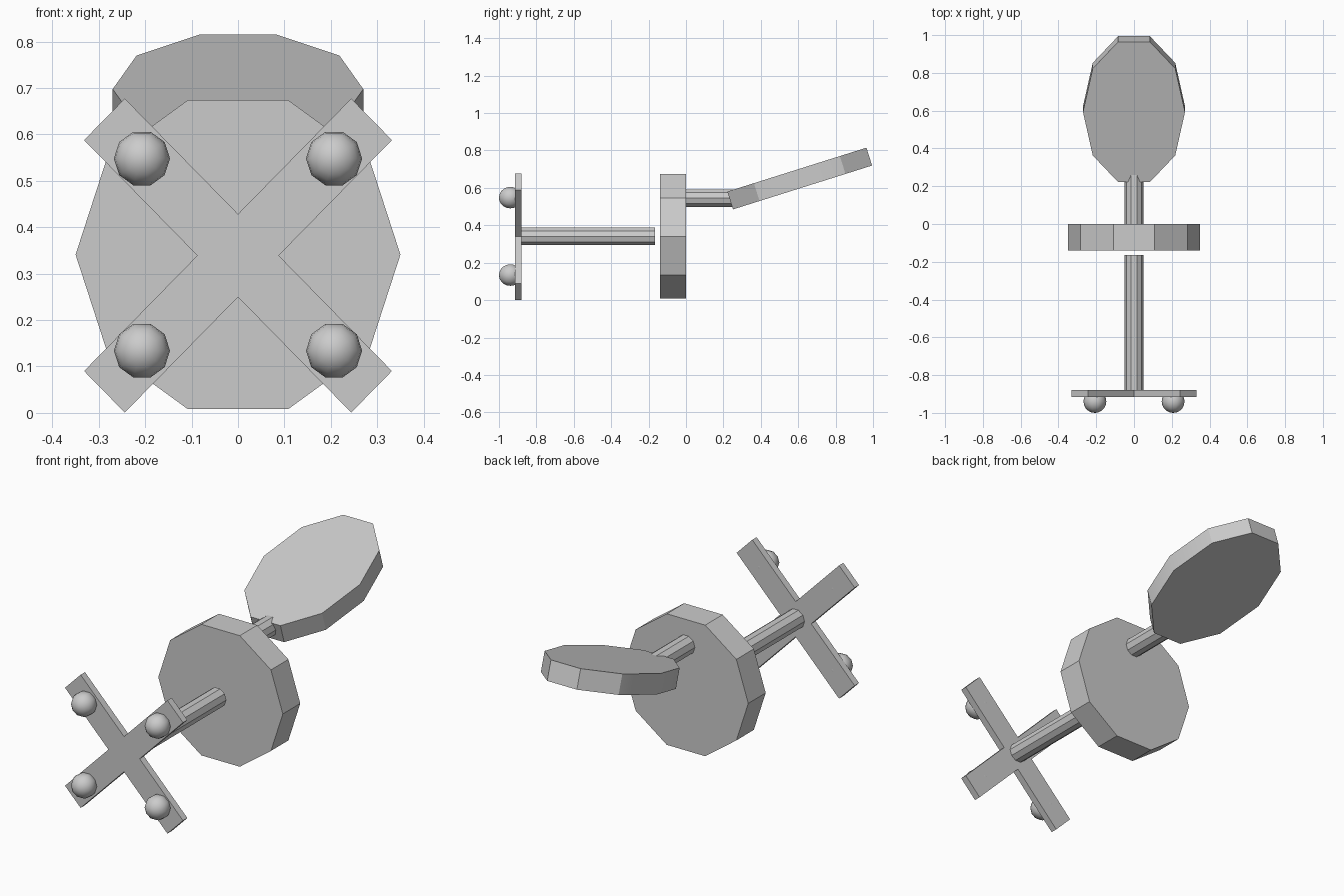
import bpy
import math
from mathutils import Matrix

if "Cube" in bpy.data.objects:
    bpy.data.objects.remove(bpy.data.objects["Cube"])

grey = bpy.data.materials.new("grey")
grey.diffuse_color = (0.6, 0.6, 0.6, 1)
grey.use_nodes = True
grey.node_tree.nodes["Principled BSDF"].inputs["Base Color"].default_value = grey.diffuse_color
ZC = 0.341  # height of the main axis


def finish(name, smooth_angle=30):
    ob = bpy.context.object
    ob.name = name
    ob.data.materials.append(grey)
    bpy.ops.object.transform_apply(location=False, rotation=True, scale=True)
    bpy.ops.object.shade_smooth_by_angle(angle=math.radians(smooth_angle))
    return ob


def disc(name, radius, y0, y1, z):
    """Ten-sided cylinder along y, with corners on the x axis."""
    bpy.ops.mesh.primitive_cylinder_add(vertices=10, radius=radius, depth=y1 - y0)
    ob = bpy.context.object
    ob.data.transform(Matrix.Rotation(math.radians(90), 4, 'Z'))
    ob.rotation_euler.x = math.radians(90)
    ob.location = (0, (y0 + y1) / 2, z)
    return finish(name)


# Seat, central column and the stem that carries the backrest
disc("seat", 0.35, -0.14, 0.0, ZC)
disc("column", 0.05, -0.88, -0.165, ZC)
disc("back_stem", 0.05, 0.0, 0.28, 0.545)

# Tilted oval backrest
bpy.ops.mesh.primitive_cylinder_add(vertices=10, radius=1, depth=1)
back = bpy.context.object
back.data.transform(Matrix.Rotation(math.radians(90), 4, 'Z'))
back.data.transform(Matrix.Diagonal((0.27, 0.41, 0.1, 1)))
back.rotation_euler.x = math.radians(17.5)
back.location = (0, 0.608, 0.65)
finish("backrest")

# Crossed base beams
for i, side in enumerate((1, -1)):
    bpy.ops.mesh.primitive_cube_add(size=1)
    beam = bpy.context.object
    beam.data.transform(Matrix.Diagonal((0.814, 0.035, 0.124, 1)))
    beam.data.transform(Matrix.Rotation(side * math.radians(45), 4, 'Y'))
    beam.data.transform(Matrix.Diagonal((1, 1, 1.02, 1)))
    beam.location = (0, -0.8975, 0.339)
    finish(f"base_beam_{i + 1}")

# Ball castors
for sx in (-1, 1):
    for sz in (-1, 1):
        bpy.ops.mesh.primitive_uv_sphere_add(segments=10, ring_count=10, radius=0.0605)
        ball = bpy.context.object
        ball.data.transform(Matrix.Rotation(math.radians(90), 4, 'Z'))
        ball.rotation_euler.x = math.radians(90)
        ball.location = (sx * 0.207, -0.9395, ZC + sz * 0.207)
        finish(f"castor_{'left' if sx < 0 else 'right'}_{'upper' if sz > 0 else 'lower'}", 180)
